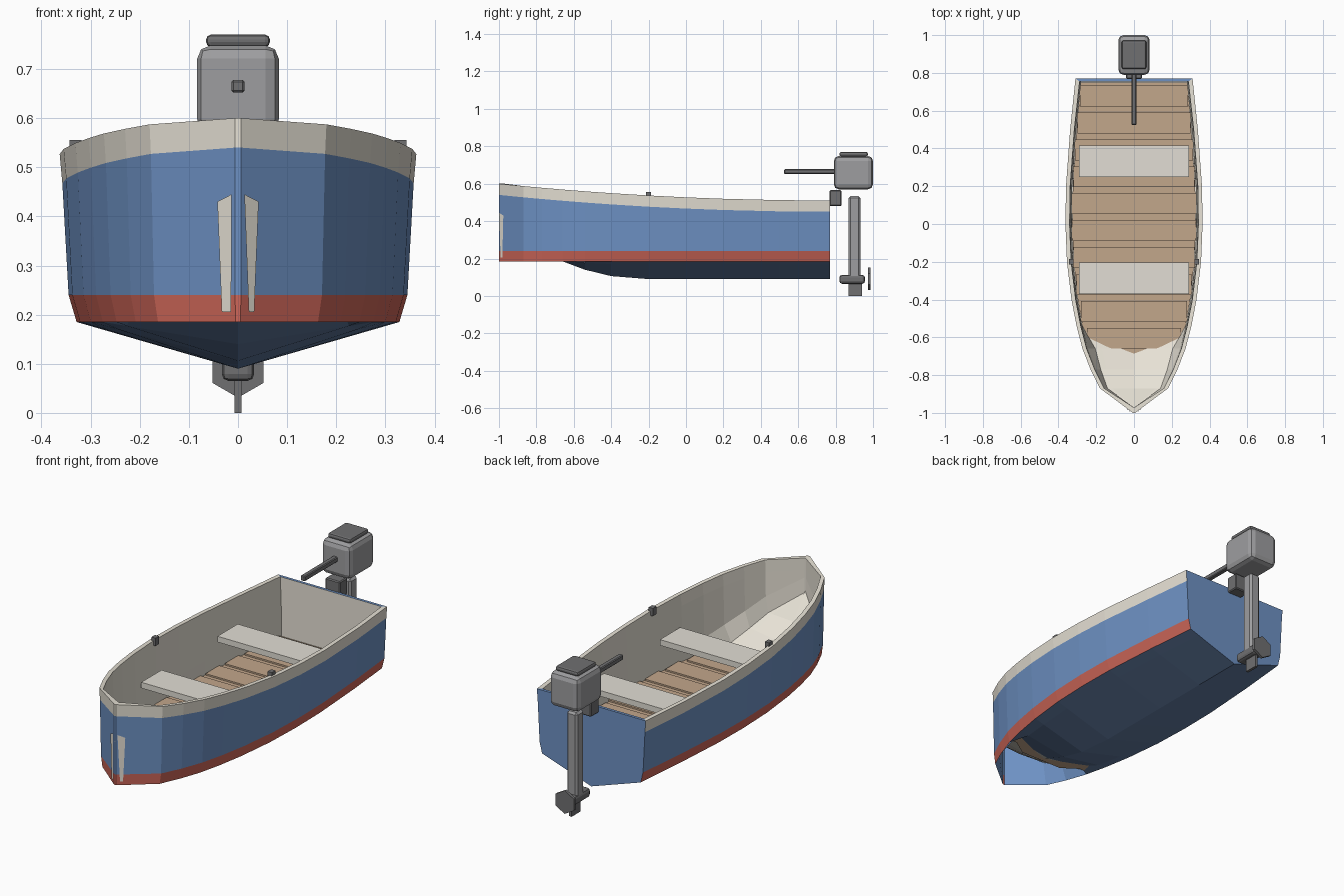
import bpy, bmesh
from mathutils import Vector

cube = bpy.data.objects.get("Cube")
if cube:
    bpy.data.objects.remove(cube, do_unlink=True)


def material(name, r, g, b):
    m = bpy.data.materials.new(name)
    m.use_nodes = True
    m.diffuse_color = (r, g, b, 1)
    m.node_tree.nodes["Principled BSDF"].inputs["Base Color"].default_value = (r, g, b, 1)
    return m


BLUE = material("hull blue", .155, .285, .55)
RED = material("boot stripe red", .62, .135, .1)
NAVY = material("bottom navy", .12, .2, .36)
CREAM = material("liner cream", .8, .76, .67)
BENCH = material("bench grey white", .76, .73, .66)
WOOD = material("floor wood", .54, .385, .26)
GREY = material("motor grey", .34, .34, .35)
DARK = material("fitting dark grey", .16, .16, .165)


def finish(name, bm, mats):
    bmesh.ops.recalc_face_normals(bm, faces=bm.faces)
    mesh = bpy.data.meshes.new(name)
    bm.to_mesh(mesh)
    bm.free()
    for m in mats:
        mesh.materials.append(m)
    ob = bpy.data.objects.new(name, mesh)
    bpy.context.collection.objects.link(ob)
    return ob


def box(name, x, y, z, mat, bevel=0, segments=1):
    """Box from (min, max) ranges with an optional bevel."""
    bm = bmesh.new()
    bmesh.ops.create_cube(bm, size=1)
    for v in bm.verts:
        v.co = Vector([r[0] if c < 0 else r[1] for c, r in zip(v.co, (x, y, z))])
    ob = finish(name, bm, [mat])
    if bevel:
        mod = ob.modifiers.new("bevel", 'BEVEL')
        mod.width, mod.segments = bevel, segments
    return ob


def lookup(table, y):
    for (a, p), (b, q) in zip(table, table[1:]):
        if y <= b:
            return p + (q - p) * (y - a) / (b - a)
    return table[-1][1]


# Hull lines along the length: half beam, keel height, and the liner's floor edge
BEAM = [(-1, .006), (-.87, .18), (-.77, .23), (-.66, .273), (-.54, .304), (-.4, .331),
        (-.2, .355), (0, .363), (.2, .36), (.5, .338), (.77, .31)]
KEEL = [(-1, .42), (-.87, .3), (-.77, .232), (-.66, .185), (-.54, .14), (-.4, .106),
        (-.3, .094), (-.2, .09), (.77, .09)]
LINER_RATIO = [(-1, .7), (-.87, .78), (-.66, .75), (-.54, .9), (-.4, .908), (.77, .908)]
LINER_Z = [(-1, .42), (-.87, .32), (-.77, .27), (-.66, .23), (-.54, .2), (.77, .2)]
STERN = .77


def half_section(y, inner):
    w, k = lookup(BEAM, y), lookup(KEEL, y)
    lx, lz = w * lookup(LINER_RATIO, y), lookup(LINER_Z, y)
    top = .51 + .09 * ((STERN - y) / 1.77) ** 2
    if inner:
        k += .012
        rows = [(w - .022, top), (w * .985 - .02, top - .06), (w * .96 - .018, lz + .08), (lx, lz)]
    else:
        rows = [(w, top), (w * .985, top - .06), (w * .95, .24), (w * .905, .185)]
    cx, cz = rows[-1]
    if not inner and y < -.6:
        rows.append((lx * 1.04, lz - .012))
    else:
        rows.append((cx * .82, cz + (k - cz) * .18))
    rows.append((0, k))
    if inner:
        y = min(max(y, -.97), .755)
    return [(max(x, .003) if i < 5 else 0, y, z) for i, (x, z) in enumerate(rows)]


# Hull: outer skin, liner and gunwale as one shell
bm = bmesh.new()
HULL_MATS = [BLUE, RED, NAVY, CREAM]
OUTER = [3, 0, 1, 2, 2]
OUTER_BOW = [3, 0, 1, 0, 3]


def face(verts, mat):
    bm.faces.new(verts).material_index = mat


def station(y):
    shells = []
    for inner in (False, True):
        pts = half_section(y, inner)
        left = [bm.verts.new(p) for p in pts]
        right = [bm.verts.new((-x, py, z)) for x, py, z in pts[:-1]] + [left[-1]]
        shells.append((left, right))
    return shells


stations = [station(y) for y, w in BEAM]
for n, (a, b) in enumerate(zip(stations, stations[1:])):
    outer = OUTER_BOW if BEAM[n + 1][0] < -.65 else OUTER
    for side in (0, 1):
        for i in range(5):
            for shell in (0, 1):
                p, q = a[shell][side], b[shell][side]
                face((p[i], p[i + 1], q[i + 1], q[i]), 3 if shell else outer[i])
        face((a[0][side][0], b[0][side][0], b[1][side][0], a[1][side][0]), 3)

# Stem and transom close the shell
for end, outer, rim in ((stations[0], OUTER_BOW, 3), (stations[-1], [0] * 5, 0)):
    for shell in (0, 1):
        l, r = end[shell]
        for i in range(5):
            ring = (l[i], l[i + 1], r[i + 1], r[i]) if i < 4 else (l[i], l[i + 1], r[i])
            face(ring, 3 if shell else outer[i])
    face((end[0][0][0], end[0][1][0], end[1][1][0], end[1][0][0]), rim)
finish("hull", bm, HULL_MATS)

# Pale patches either side of the stem
for side, label, foot in ((1, "left", .02), (-1, "right", .012)):
    bm = bmesh.new()
    vs = []
    for x, z in ((.011, .445), (.04, .43), (.031, .205), (foot, .205)):
        full = x / (.905 + .08 * (z - .185) / .3)
        y = -1 + (full - .006) / .174 * .13
        vs.append(bm.verts.new((side * (x + .002), y - .003, z)))
    bm.faces.new(vs)
    finish("bow_patch_" + label, bm, [CREAM])

# Floor: a sole with ten cross boards on it
bm = bmesh.new()
edge = [(.12, -.715), (.2, -.66)]
edge += [(lookup(BEAM, y) * .908 - .003, y) for y in (-.54, -.4, -.2, 0, .2, .5, .75)]
sole = bm.faces.new([bm.verts.new((x, y, .199)) for x, y in edge]
                    + [bm.verts.new((-x, y, .199)) for x, y in reversed(edge)])
up = bmesh.ops.extrude_face_region(bm, geom=[sole])["geom"]
bmesh.ops.translate(bm, vec=(0, 0, .009), verts=[v for v in up if isinstance(v, bmesh.types.BMVert)])
finish("floor_sole", bm, [WOOD])
for i in range(10):
    y = -.66 + i * .1425
    w = min(lookup(BEAM, y), lookup(BEAM, y + .11)) * .92 - .003
    box("floor_board_%d" % (i + 1), (-w, w), (y, y + .11), (.2, .216), WOOD)

# Benches
for name, y in (("front_bench", (-.37, -.205)), ("rear_bench", (.25, .415))):
    box(name, (-.292, .292), y, (.365, .395), BENCH)

# Oarlocks
for side, label in ((1, "left"), (-1, "right")):
    x = side * .331
    box("oarlock_" + label, (x - .012, x + .012), (-.215, -.186), (.515, .555), DARK)

# Outboard motor
box("motor_cowl", (-.083, .083), (.79, 1), (.57, .748), GREY, .027, 2)
box("motor_lid", (-.065, .065), (.82, .972), (.745, .77), DARK, .01, 2)
box("tiller", (-.013, .013), (.525, .8), (.652, .678), DARK, .004)
box("motor_bracket", (-.042, .042), (.768, .832), (.48, .565), DARK, .005)
box("motor_leg", (-.03, .03), (.87, .932), (.09, .533), GREY, .01)
box("gear_case", (-.033, .033), (.82, .957), (.065, .112), DARK, .014, 2)
box("skeg", (-.007, .007), (.868, .94), (0, .08), DARK)

# Propeller: thin six-sided disc
bm = bmesh.new()
bmesh.ops.create_cone(bm, cap_ends=True, segments=6, radius1=.06, radius2=.06, depth=.014)
for v in bm.verts:
    v.co = Vector((v.co.x, .98 + v.co.z, .091 + v.co.y))
finish("propeller", bm, [DARK])
